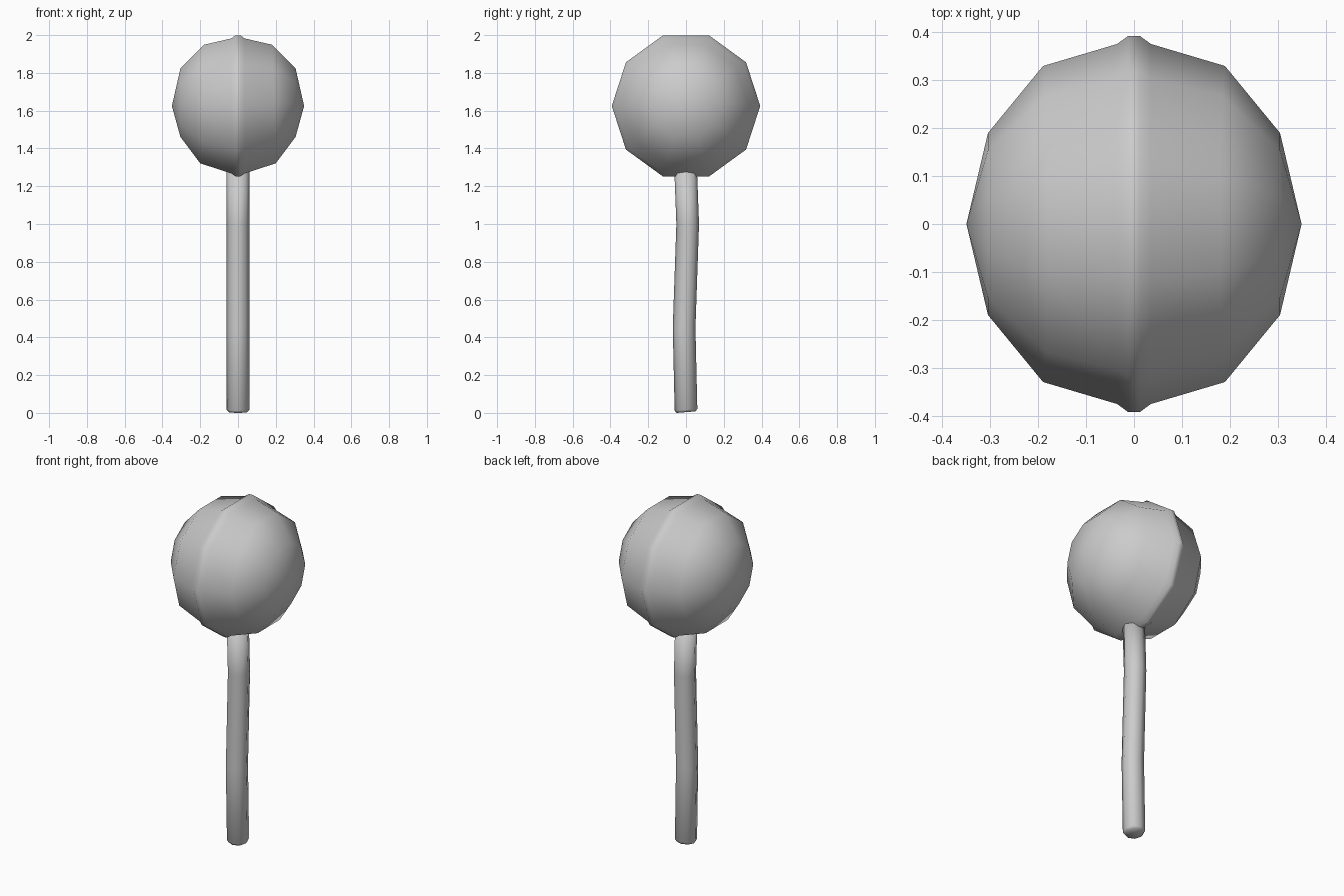
import bpy, bmesh, math

cube = bpy.data.objects.get("Cube")
if cube:
    bpy.data.objects.remove(cube, do_unlink=True)

grey = bpy.data.materials.new("plain_grey")
grey.use_nodes = True
colour = (0.6, 0.6, 0.6, 1)
grey.diffuse_color = colour
grey.node_tree.nodes["Principled BSDF"].inputs["Base Color"].default_value = colour


def loft(bm, rings):
    """Join matching rings of vertices with quads."""
    for a, b in zip(rings, rings[1:]):
        for i in range(len(a)):
            j = (i + 1) % len(a)
            bm.faces.new((a[i], a[j], b[j], b[i]))


def finish(bm, name):
    bmesh.ops.recalc_face_normals(bm, faces=bm.faces)
    mesh = bpy.data.meshes.new(name)
    bm.to_mesh(mesh)
    bm.free()
    mesh.materials.append(grey)
    obj = bpy.data.objects.new(name, mesh)
    bpy.context.collection.objects.link(obj)
    for f in mesh.polygons:
        f.use_smooth = True
    return obj


# Round head: ten-sided rings along x, with a raised seam in the middle
CENTRE_Z, SIDES = 1.625, 10
# x, radius, lift, tilt of each ring
half = [(0.012, 0.393, 0, 0), (0.035, 0.376, 0, 0),
        (0.19, 0.33, 0.01, 0.01), (0.305, 0.19, 0.017, 0)]
profile = [(-x, r, l, -t) for x, r, l, t in reversed(half)] + half
bm = bmesh.new()
rings = []
for x, r, lift, tilt in profile:
    ring = []
    for k in range(SIDES):
        a = math.tau * k / SIDES
        ring.append(bm.verts.new((x - tilt * math.sin(a), r * math.cos(a),
                                  CENTRE_Z + lift + r * math.sin(a))))
    rings.append(ring)
loft(bm, rings)
for ring, x in ((rings[0], -0.35), (rings[-1], 0.35)):
    pole = bm.verts.new((x, 0, CENTRE_Z))
    for i in range(SIDES):
        bm.faces.new((ring[i], ring[(i + 1) % SIDES], pole))
finish(bm, "head")

# Gently bent stick: z, y offset, radius, slope of the cut
path = [(0.0, 0.0, 0.05, 0.08), (0.012, 0.0, 0.06, 0.08), (0.45, -0.01, 0.06, 0),
        (1.0, 0.009, 0.06, 0), (1.29, -0.002, 0.06, 0)]
bm = bmesh.new()
rings = []
for z, y, r, slope in path:
    ring = []
    for k in range(8):
        a = math.tau * k / 8
        dy = r * math.sin(a)
        ring.append(bm.verts.new((r * math.cos(a), y + dy, z + slope * (dy + r))))
    rings.append(ring)
loft(bm, rings)
for ring in (rings[0], rings[-1]):
    bm.faces.new(ring)
finish(bm, "stick")
